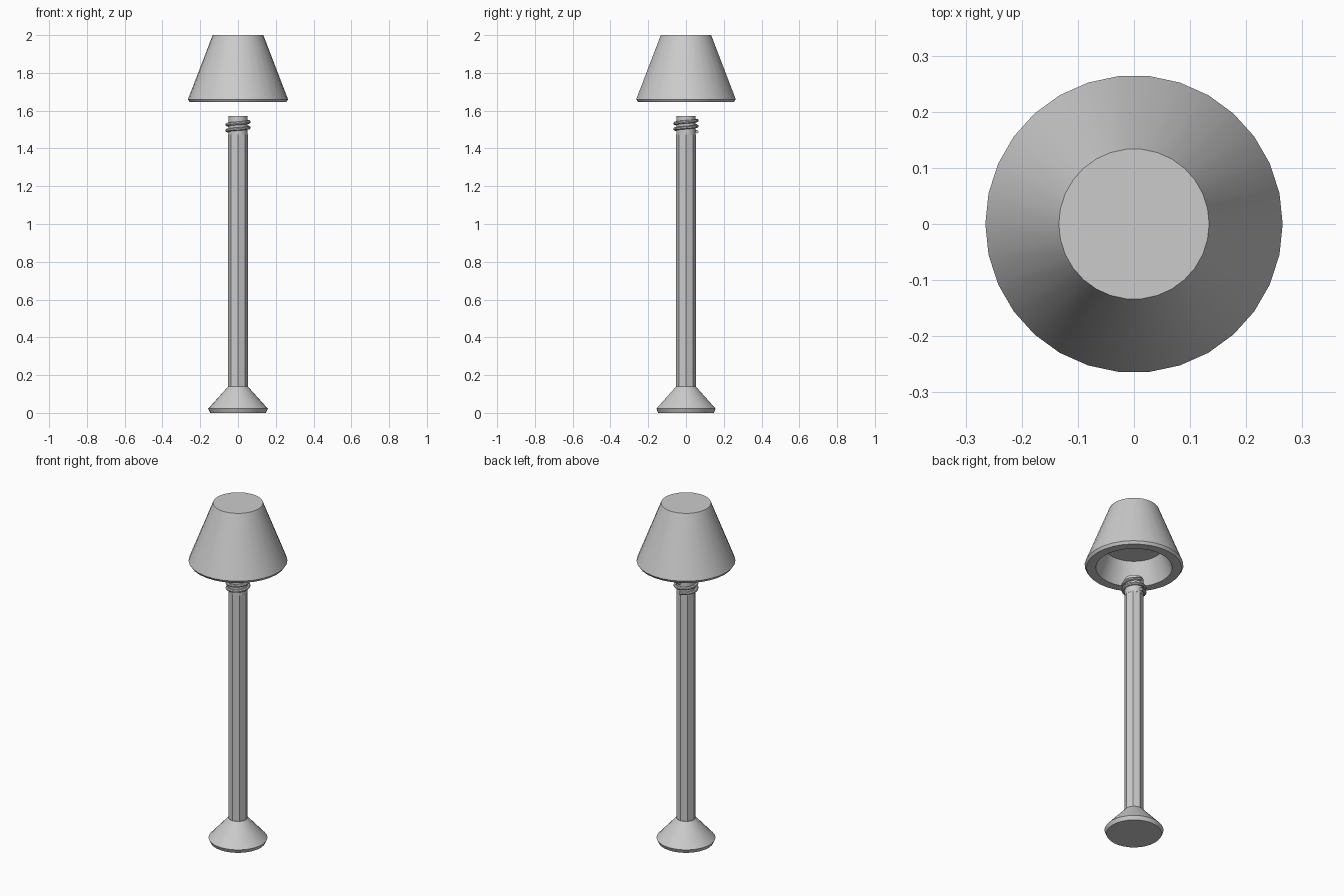
import bpy
from math import pi, sin, cos, radians

cube = bpy.data.objects.get("Cube")
if cube:
    bpy.data.objects.remove(cube, do_unlink=True)

# One plain grey material
GREY = (0.6, 0.6, 0.6, 1.0)
grey = bpy.data.materials.new("plain_grey")
grey.use_nodes = True
grey.diffuse_color = GREY
grey.node_tree.nodes["Principled BSDF"].inputs["Base Color"].default_value = GREY


def finish(obj, smooth):
    obj.data.materials.append(grey)
    if smooth:
        bpy.ops.object.select_all(action='DESELECT')
        obj.select_set(True)
        bpy.context.view_layer.objects.active = obj
        bpy.ops.object.shade_smooth_by_angle(angle=radians(25))
    return obj


def lathe(name, profile, sides, smooth=True):
    """Spin (radius, height) points about z and cap both ends."""
    verts = [(r * cos(2 * pi * i / sides), r * sin(2 * pi * i / sides), z)
             for r, z in profile for i in range(sides)]
    faces = []
    for k in range(len(profile) - 1):
        for i in range(sides):
            j = (i + 1) % sides
            a, b = k * sides, (k + 1) * sides
            faces.append((a + i, a + j, b + j, b + i))
    last = (len(profile) - 1) * sides
    faces.append(tuple(reversed(range(sides))))
    faces.append(tuple(range(last, last + sides)))
    mesh = bpy.data.meshes.new(name)
    mesh.from_pydata(verts, [], faces)
    obj = bpy.data.objects.new(name, mesh)
    bpy.context.collection.objects.link(obj)
    return finish(obj, smooth)


# Flared foot with a small bevelled lip
lathe("base", [(0.148, 0), (0.158, 0.022), (0.052, 0.14)], 30)

# Eight-sided faceted pole
lathe("pole", [(0.052, 0.138), (0.052, 1.475)], 8, smooth=False)

# Round neck above the pole
lathe("neck", [(0.05, 1.47), (0.05, 1.572)], 30)

# Shade: cavity ceiling, inner wall, flat rim, lip, outer wall, top
lathe("shade", [(0.157, 1.775), (0.205, 1.645), (0.255, 1.645),
                (0.265, 1.66), (0.134, 2.0)], 30)

# Screw thread: a tube swept along a two-turn helix
TURNS, STEPS, RADIUS = 2, 24, 0.058
curve = bpy.data.curves.new("thread", 'CURVE')
curve.dimensions = '3D'
curve.bevel_depth = 0.009
curve.bevel_resolution = 2
curve.use_fill_caps = True
spline = curve.splines.new('POLY')
count = TURNS * STEPS
spline.points.add(count)
for i, point in enumerate(spline.points):
    angle = pi / 2 + 2 * pi * i / STEPS
    point.co = (RADIUS * cos(angle), RADIUS * sin(angle),
                1.488 + 0.06 * i / count, 1)
thread = bpy.data.objects.new("thread", curve)
bpy.context.collection.objects.link(thread)
bpy.ops.object.select_all(action='DESELECT')
thread.select_set(True)
bpy.context.view_layer.objects.active = thread
bpy.ops.object.convert(target='MESH')
finish(bpy.context.view_layer.objects.active, True)
